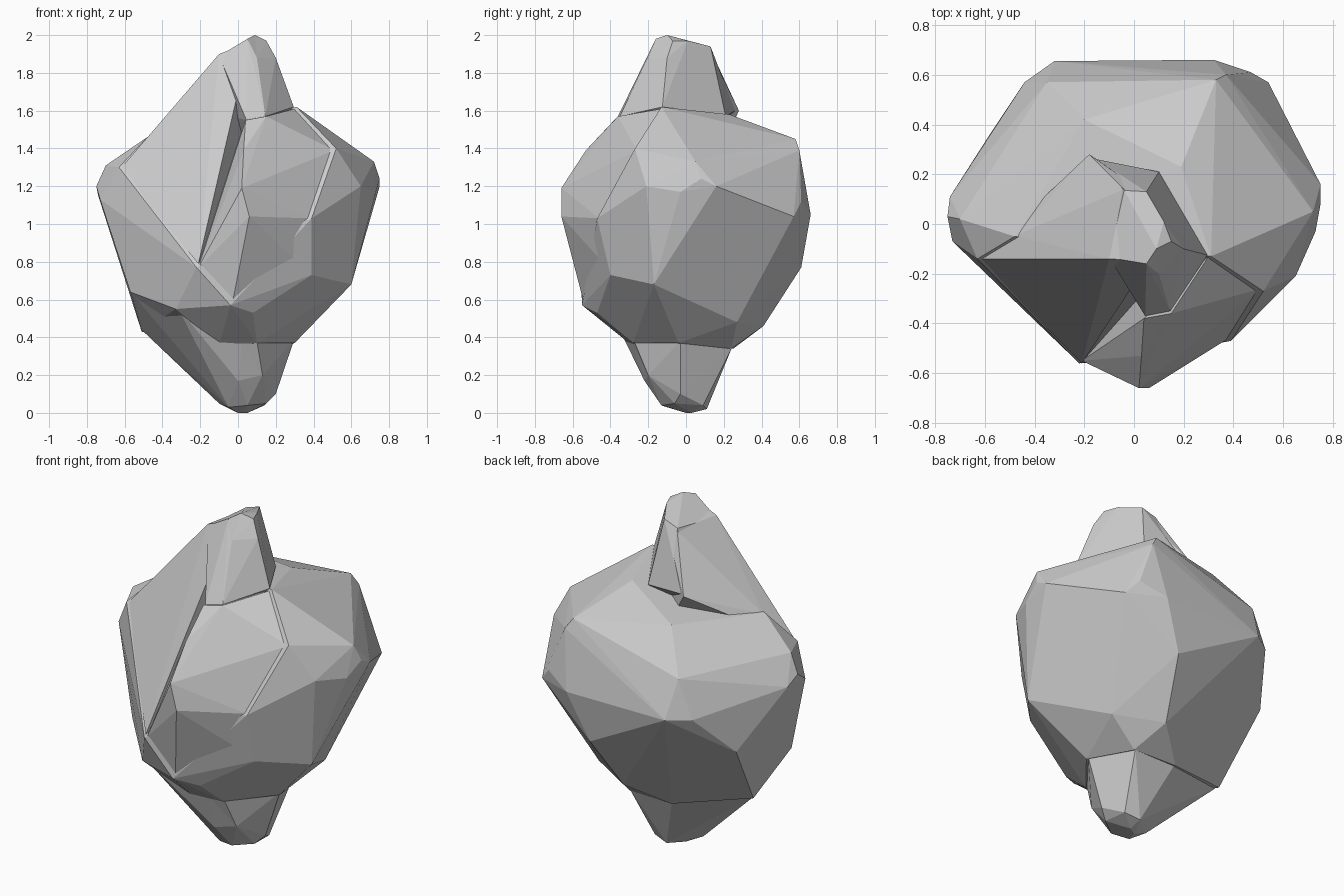
import bpy, bmesh


def hull(name, pts):
    """Faceted stone lump: convex hull of a few corner points."""
    bm = bmesh.new()
    for p in pts:
        bm.verts.new(p)
    bmesh.ops.convex_hull(bm, input=bm.verts)
    loose = [v for v in bm.verts if not v.link_faces]
    bmesh.ops.delete(bm, geom=loose, context='VERTS')
    bmesh.ops.recalc_face_normals(bm, faces=bm.faces)
    me = bpy.data.meshes.new(name)
    bm.to_mesh(me)
    bm.free()
    ob = bpy.data.objects.new(name, me)
    bpy.context.collection.objects.link(ob)
    return ob


# wide middle of the rock, tapering in to the neck of the foot
body = hull("rock_body", [
    (.39, -.47, 1.03), (.52, -.27, 1.40), (.65, -.21, 1.20), (.73, -.03, 1.17),
    (.75, .08, 1.24), (.72, .05, 1.33), (.75, .16, 1.20), (.31, -.13, 1.62),
    (.19, .23, 1.58), (.33, .58, 1.45), (.37, .60, 1.39), (.47, .61, 1.12),
    (.54, .57, 1.04), (.32, .66, 1.05), (-.32, .655, 1.05), (-.44, .57, 1.05),
    (-.35, .57, 1.27), (-.20, .42, 1.49), (-.62, .30, 1.08), (-.74, .11, 1.15),
    (-.75, .03, 1.20), (-.73, -.07, 1.13), (-.70, .02, 1.31), (-.64, -.15, 1.17),
    (-.63, -.14, 1.30), (-.48, -.05, 1.46), (-.22, -.56, .77), (-.04, -.55, .57),
    (.08, -.47, .53), (.39, -.40, .73), (.60, -.17, .68), (.30, -.04, .37),
    (.38, .27, .48), (.12, .41, .46), (.20, .61, .77), (-.57, -.17, .64),
    (-.51, .10, .43), (-.33, -.42, .55), (-.58, .36, .82), (-.10, -.29, .36),
    (.10, -.28, .37), (.20, .24, .34), (-.08, .25, .34)])

# raised front right bulge with its sharp left ridge
bulge = hull("rock_bulge", [
    (.02, -.66, 1.19), (.06, -.66, 1.04), (.03, -.53, 1.39), (.04, -.38, 1.55),
    (.15, -.36, 1.57), (.30, -.13, 1.61), (.51, -.26, 1.39), (.38, -.46, 1.03),
    (.38, -.39, .74), (-.21, -.55, .77), (-.03, -.54, .58), (.07, -.46, .54),
    (.2, .1, 1.2)])

# broad slope running from the top down to the left shoulder
slope = hull("rock_slope", [
    (-.10, -.14, 1.90), (-.16, -.14, 1.82), (.06, -.15, 1.96), (.05, .12, 1.92),
    (-.04, .14, 1.90), (-.18, .28, 1.60), (-.21, -.56, .79), (-.625, -.14, 1.29),
    (-.475, -.045, 1.45), (.10, .10, 1.2)])

# steep horn at the top
horn = hull("rock_horn", [
    (-.10, -.135, 1.89), (.09, -.10, 2.0), (.05, -.16, 1.98), (.15, -.07, 1.97),
    (.12, .01, 1.97), (.20, -.10, 1.88), (.05, .13, 1.94), (-.04, .135, 1.91),
    (-.15, .26, 1.60), (.10, .21, 1.57), (.295, -.125, 1.62), (.145, -.35, 1.57),
    (.045, -.37, 1.55), (.10, -.20, 1.88), (.08, -.05, 1.3)])

# blunt foot, its left front side flush with the body
foot = hull("rock_foot", [
    (-.10, -.02, .05), (-.05, -.10, .03), (.05, -.13, .04), (.15, -.06, .05),
    (.20, -.03, .10), (.14, .09, .04), (.05, .11, .02), (0, 0, 0), (.05, .03, 0),
    (-.12, -.20, .22), (.13, -.20, .20), (0, -.22, .17), (-.10, -.285, .37),
    (.10, -.275, .38), (.295, -.03, .38), (-.50, .08, .43), (.195, .245, .35),
    (-.08, .245, .35), (-.32, -.41, .56), (-.56, -.165, .63), (0, 0, .8)])

# fuse into one faceted stone
lumps = (bulge, slope, horn, foot)
for part in lumps:
    mod = body.modifiers.new("join_" + part.name, 'BOOLEAN')
    mod.operation = 'UNION'
    mod.solver = 'EXACT'
    mod.object = part
bpy.context.view_layer.objects.active = body
body.select_set(True)
for mod in list(body.modifiers):
    bpy.ops.object.modifier_apply(modifier=mod.name)
for part in lumps:
    bpy.data.objects.remove(part)
body.name = "faceted_rock"

# merge near-flat triangles into larger facets
bm = bmesh.new()
bm.from_mesh(body.data)
bmesh.ops.dissolve_limit(bm, angle_limit=0.07, verts=bm.verts, edges=bm.edges)
bmesh.ops.triangulate(bm, faces=[f for f in bm.faces if len(f.verts) > 4])
bm.to_mesh(body.data)
bm.free()
